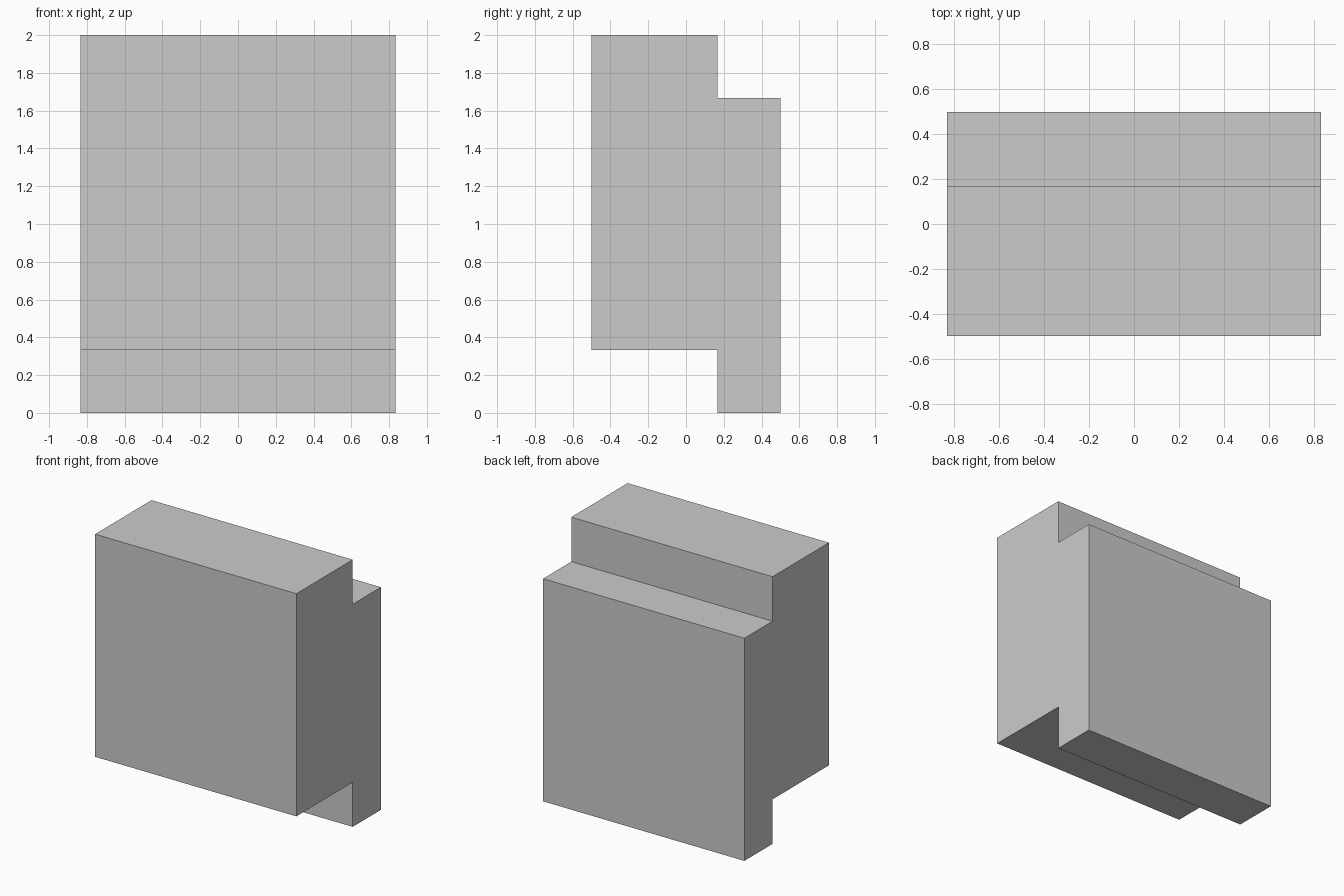
import bpy
import bmesh

if "Cube" in bpy.data.objects:
    bpy.data.objects.remove(bpy.data.objects["Cube"])

WIDTH = 5 / 3
STEP = 1 / 3

# Side profile (y, z): upper slab forward, lower lip at the back
profile = [
    (0.5 - STEP, 0), (0.5, 0), (0.5, 2 - STEP), (0.5 - STEP, 2 - STEP),
    (0.5 - STEP, 2), (-0.5, 2), (-0.5, STEP), (0.5 - STEP, STEP),
]


def extrude_profile(name, points, width):
    """Extrude a closed y-z profile along x, centred on x = 0."""
    bm = bmesh.new()
    face = bm.faces.new([bm.verts.new((-width / 2, y, z)) for y, z in points])
    result = bmesh.ops.extrude_face_region(bm, geom=[face])
    verts = [g for g in result["geom"] if isinstance(g, bmesh.types.BMVert)]
    bmesh.ops.translate(bm, verts=verts, vec=(width, 0, 0))
    bmesh.ops.recalc_face_normals(bm, faces=bm.faces)
    mesh = bpy.data.meshes.new(name)
    bm.to_mesh(mesh)
    bm.free()
    obj = bpy.data.objects.new(name, mesh)
    bpy.context.collection.objects.link(obj)
    return obj


# Rebated block
extrude_profile("stepped_block", profile, WIDTH)
